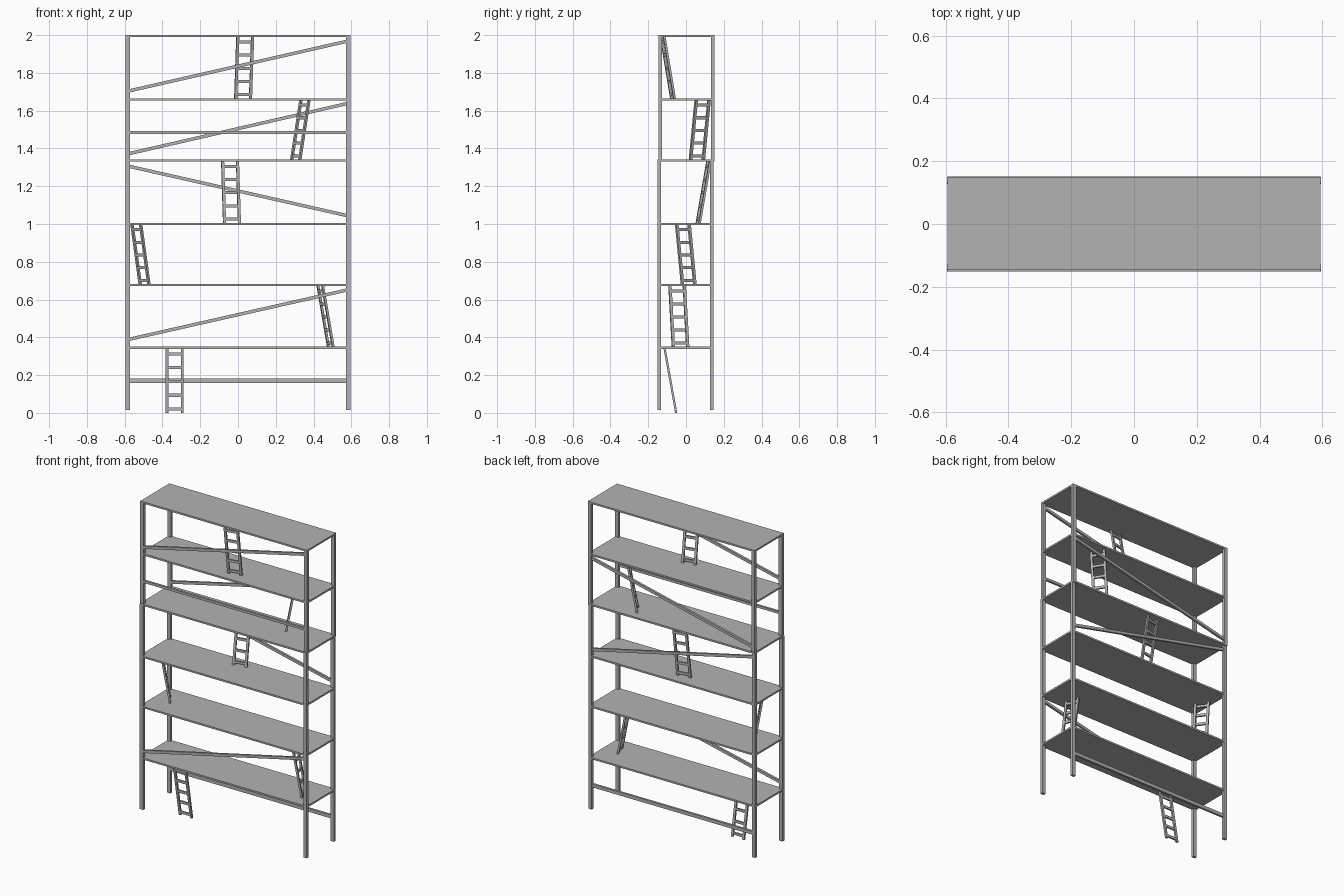
import bpy
from mathutils import Vector as V

if "Cube" in bpy.data.objects:
    bpy.data.objects.remove(bpy.data.objects["Cube"])

grey = bpy.data.materials.new("steel grey")
grey.diffuse_color = (0.45, 0.45, 0.45, 1)
grey.use_nodes = True
grey.node_tree.nodes["Principled BSDF"].inputs["Base Color"].default_value = grey.diffuse_color


def make(name, prisms):
    """One object from prisms: swept from p to q with half-extents u and v."""
    verts, faces = [], []
    for p, q, u, v in prisms:
        p, q, u, v = V(p), V(q), V(u), V(v)
        if u.cross(v).dot(q - p) < 0:
            u, v = v, u
        b = len(verts)
        for c in (p, q):
            verts += [c - u - v, c + u - v, c + u + v, c - u + v]
        faces += [(b + 3, b + 2, b + 1, b), (b + 4, b + 5, b + 6, b + 7)]
        for i in range(4):
            j = (i + 1) % 4
            faces.append((b + i, b + j, b + 4 + j, b + 4 + i))
    me = bpy.data.meshes.new(name)
    me.from_pydata([tuple(v) for v in verts], [], faces)
    me.materials.append(grey)
    ob = bpy.data.objects.new(name, me)
    bpy.context.collection.objects.link(ob)


# Deck heights (centre) and thickness
decks = [0.345, 0.677, 1.001, 1.337, 1.66, 1.9945]
T = 0.0055
for i, z in enumerate(decks):
    yc = 0.002 if i > 3 else -0.003
    if i == 3:
        yc = 0.0
    hy = 0.151 if i == 3 else 0.148
    make(f"deck_{i + 1}", [((-0.595, yc, z), (0.595, yc, z), (0, hy, 0), (0, 0, T))])

# Corner posts in two stacked sections, the upper one slightly shifted
for name, z0, z1, dy in (("lower", 0.015, 1.337, -0.003), ("upper", 1.337, 2.0, 0.002)):
    for sx, xn in ((-1, "left"), (1, "right")):
        for sy, yn in ((-1, "front"), (1, "back")):
            x, y = sx * 0.5835, sy * 0.139 + dy
            make(f"{name}_post_{yn}_{xn}",
                 [((x, y, z0), (x, y, z1), (0.012, 0, 0), (0, 0.009, 0))])

# Long braces and rails: side, left height, right height, half thickness
braces = [("back_rail", 1, 0.17, 0.17, 0.011),
          ("front_brace_low", -1, 0.39, 0.65, 0.009),
          ("back_brace_mid", 1, 1.305, 1.045, 0.009),
          ("front_rail", -1, 1.485, 1.485, 0.008),
          ("back_brace_high", 1, 1.373, 1.637, 0.009),
          ("front_brace_high", -1, 1.705, 1.967, 0.009)]
for name, s, zl, zr, h in braces:
    y = s * 0.14 + (0.002 if zl > 1.34 else -0.003)
    make(name, [((-0.575, y, zl), (0.575, y, zr), (0, 0.007, 0), (0, 0, h))])

# Ladders: bottom and top centre points (x, y), leaning across each storey
ladders = [((-0.335, -0.052), (-0.335, -0.113)),
           ((0.491, -0.029), (0.436, -0.047)),
           ((-0.495, 0.014), (-0.538, -0.016)),
           ((-0.032, 0.065), (-0.042, 0.121)),
           ((0.306, 0.058), (0.354, 0.088)),
           ((0.027, -0.069), (0.038, -0.123))]
for i, (b, t) in enumerate(ladders):
    z0 = decks[i - 1] + T if i else 0.0
    bot, top = V((*b, z0)), V((*t, decks[i] - T))
    lean = top - bot
    d = V((lean.x, lean.y, 0)).normalized()      # lean direction
    w = V((-d.y, d.x, 0))                        # width direction
    parts = [(bot + w * s, top + w * s, w * 0.0075, d * 0.006) for s in (-0.04, 0.04)]
    for k in range(5):                           # rungs
        c = bot + lean * (0.06 + 0.215 * k)
        parts.append((c - w * 0.036, c + w * 0.036, d * 0.005, V((0, 0, 0.008))))
    make(f"ladder_{i + 1}", parts)
